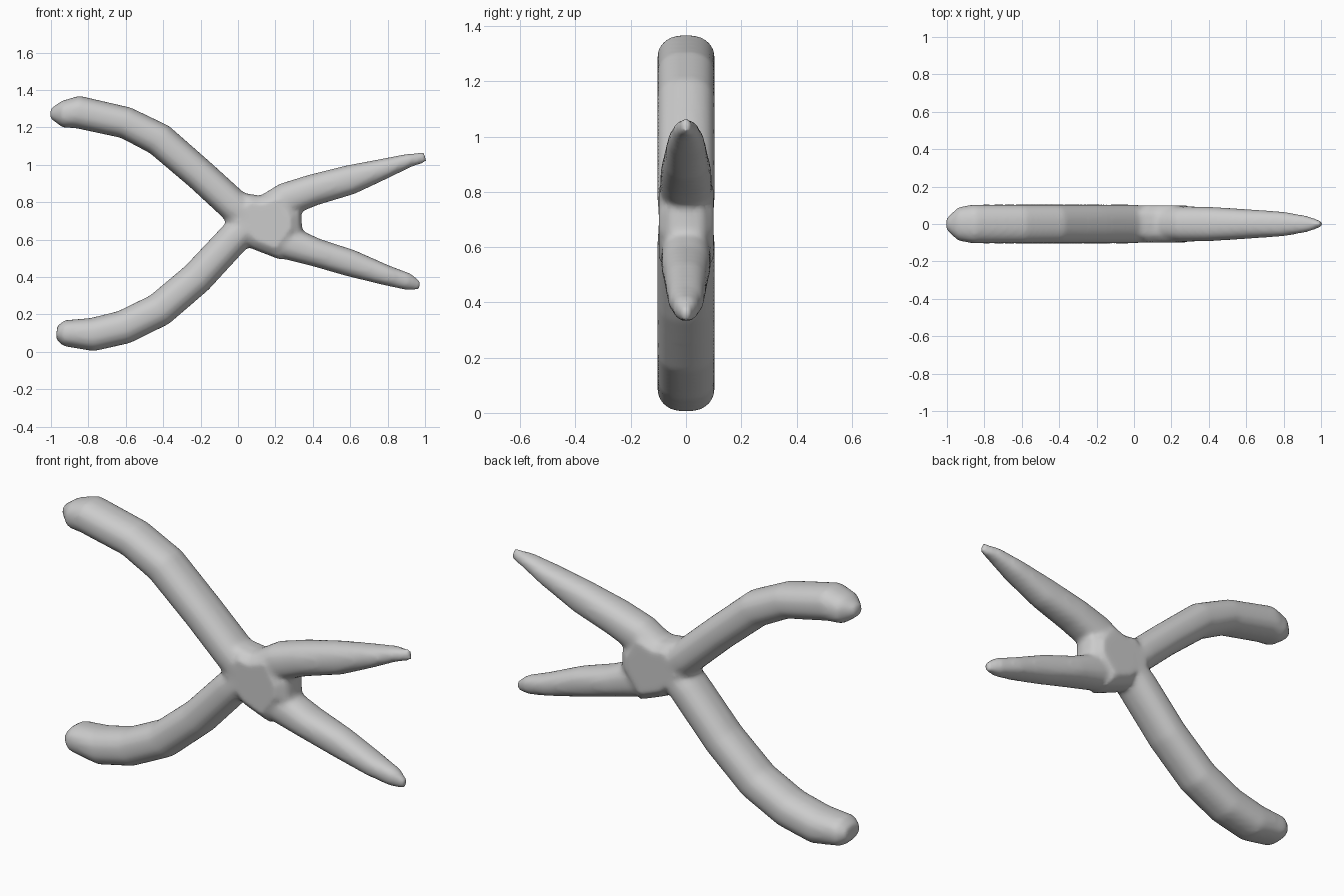
import bpy, bmesh, math
from mathutils import Vector

if "Cube" in bpy.data.objects:
    bpy.data.objects.remove(bpy.data.objects["Cube"])

SIDES = 16


def ring(bm, c, side, r, depth, power=0.85):
    """Rounded-box cross-section: r along the in-plane side vector, depth along y."""
    verts = []
    for i in range(SIDES):
        a = 2 * math.pi * (i + 0.5) / SIDES
        u, v = (math.copysign(abs(f) ** power, f) for f in (math.cos(a), math.sin(a)))
        verts.append(bm.verts.new(c + side * (u * r) + Vector((0, v * depth, 0))))
    return verts


def skin(bm, rings):
    """Bridge consecutive rings and cap both ends."""
    faces = [bm.faces.new(rings[0]), bm.faces.new(rings[-1])]
    for a, b in zip(rings, rings[1:]):
        n = len(a)
        faces += [bm.faces.new((a[i], a[(i + 1) % n], b[(i + 1) % n], b[i])) for i in range(n)]
    bmesh.ops.recalc_face_normals(bm, faces=faces)


def limb(bm, stations):
    """Loft along (x, z, in-plane radius, y radius) stations."""
    pts = [Vector((x, 0, z)) for x, z, _, _ in stations]
    rings = []
    for i, (_, _, r, d) in enumerate(stations):
        t = (pts[min(i + 1, len(pts) - 1)] - pts[max(i - 1, 0)]).normalized()
        rings.append(ring(bm, pts[i], Vector((-t.z, 0, t.x)), r, d))
    skin(bm, rings)


bm = bmesh.new()

# upper handle
limb(bm, [(-1.005, 1.275, .025, .03), (-.94, 1.27, .072, .09), (-.86, 1.283, .088, .105),
          (-.6, 1.225, .086, .105), (-.42, 1.135, .09, .105), (-.2, .945, .087, .105),
          (-.02, .78, .088, .105), (.12, .66, .085, .095)])
# lower handle
limb(bm, [(-.97, .105, .035, .06), (-.93, .1, .07, .095), (-.78, .092, .09, .105),
          (-.61, .132, .092, .105), (-.42, .225, .092, .105), (-.22, .395, .09, .105),
          (-.02, .61, .088, .105), (.12, .74, .085, .095)])
# upper jaw
limb(bm, [(.12, .73, .09, .09), (.26, .815, .092, .095), (.4, .865, .085, .093),
          (.6, .92, .08, .08), (.8, .985, .053, .066), (.92, 1.025, .036, .045),
          (1.005, 1.04, .028, .015)])
# lower jaw
limb(bm, [(.12, .66, .09, .09), (.26, .585, .092, .09), (.42, .53, .076, .09),
          (.6, .475, .073, .078), (.8, .407, .054, .066), (.91, .375, .046, .045),
          (.975, .352, .022, .015)])

# pivot block: outline stacked in y, bulging at mid depth
outline = [(-.07, .70), (.03, .85), (.12, .835), (.25, .88), (.34, .74),
           (.345, .64), (.23, .49), (.075, .55)]
centre = Vector((.14, 0, .69))
levels = [(-.098, .7), (-.06, .95), (0, 1), (.06, .95), (.1, .7)]
skin(bm, [[bm.verts.new(centre + (Vector((x, 0, z)) - centre) * s + Vector((0, y, 0)))
           for x, z in outline] for y, s in levels])

mesh = bpy.data.meshes.new("pliers")
bm.to_mesh(mesh)
bm.free()
pliers = bpy.data.objects.new("pliers", mesh)
bpy.context.collection.objects.link(pliers)

# weld all parts into one softly blended body
remesh = pliers.modifiers.new("weld", 'REMESH')
remesh.mode = 'VOXEL'
remesh.voxel_size = 0.014
remesh.use_smooth_shade = True
soften = pliers.modifiers.new("soften", 'SMOOTH')
soften.factor = 0.5
soften.iterations = 6
